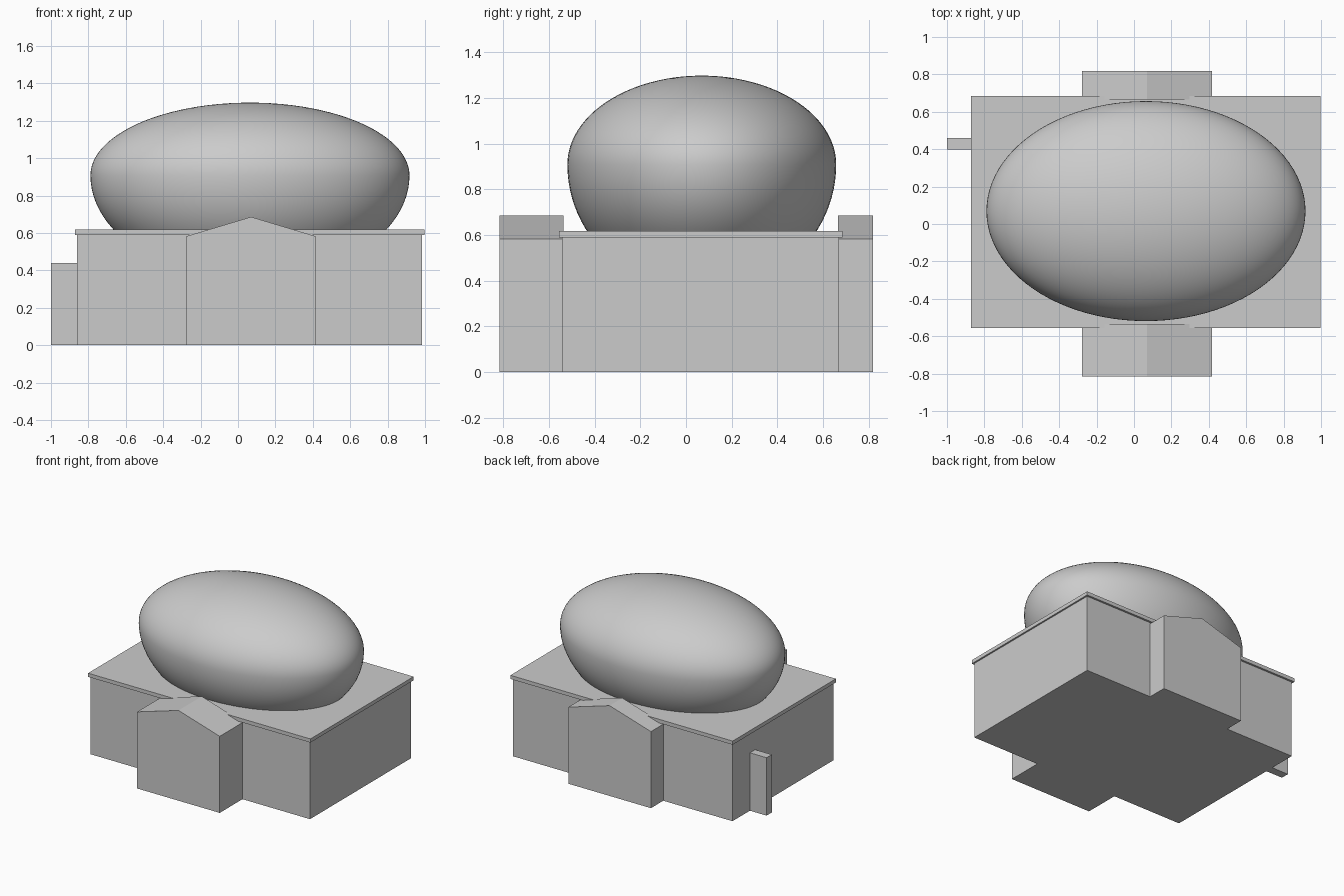
import bpy, bmesh, math

if "Cube" in bpy.data.objects:
    bpy.data.objects.remove(bpy.data.objects["Cube"])


def make_object(name, bm):
    bmesh.ops.recalc_face_normals(bm, faces=bm.faces)
    mesh = bpy.data.meshes.new(name)
    bm.to_mesh(mesh)
    bm.free()
    obj = bpy.data.objects.new(name, mesh)
    bpy.context.collection.objects.link(obj)
    return obj


def prism(name, profile, y0, y1):
    """Extrude an x-z profile from y0 to y1."""
    bm = bmesh.new()
    face = bm.faces.new([bm.verts.new((x, y0, z)) for x, z in profile])
    ext = bmesh.ops.extrude_face_region(bm, geom=[face])
    moved = [g for g in ext["geom"] if isinstance(g, bmesh.types.BMVert)]
    bmesh.ops.translate(bm, verts=moved, vec=(0, y1 - y0, 0))
    return make_object(name, bm)


def box(name, x0, x1, y0, y1, z0, z1):
    return prism(name, [(x0, z0), (x1, z0), (x1, z1), (x0, z1)], y0, y1)


# Main hall and overhanging flat roof
box("main_hall", -0.86, 0.985, -0.542, 0.67, 0, 0.59)
box("flat_roof", -0.872, 0.997, -0.555, 0.685, 0.59, 0.618)

# Gabled porches, front and back
gable = [(-0.278, 0), (0.417, 0), (0.417, 0.582), (0.07, 0.686), (-0.278, 0.582)]
prism("front_porch", gable, -0.815, -0.535)
prism("back_porch", gable, 0.665, 0.818)

# Small block on the left wall
box("side_annex", -1.0, -0.855, 0.398, 0.461, 0, 0.44)

# Egg-shaped dome: the lower half is deeper than the upper, cut inside the roof
CX, CY, CZ = 0.064, 0.069, 0.908
RX, RY, RZ_TOP, RZ_LOW = 0.853, 0.588, 0.389, 0.56
bm = bmesh.new()
bmesh.ops.create_uvsphere(bm, u_segments=96, v_segments=48, radius=1)
for v in bm.verts:
    rz = RZ_TOP if v.co.z > 0 else RZ_LOW
    v.co = (CX + RX * v.co.x, CY + RY * v.co.y, CZ + rz * v.co.z)
cut = bmesh.ops.bisect_plane(bm, geom=bm.verts[:] + bm.edges[:] + bm.faces[:],
                             plane_co=(0, 0, 0.6), plane_no=(0, 0, 1), clear_inner=True)
rim = [g for g in cut["geom_cut"] if isinstance(g, bmesh.types.BMEdge)]
bmesh.ops.contextual_create(bm, geom=rim)
dome = make_object("dome", bm)
bpy.context.view_layer.objects.active = dome
dome.select_set(True)
bpy.ops.object.shade_smooth_by_angle(angle=math.radians(35))
